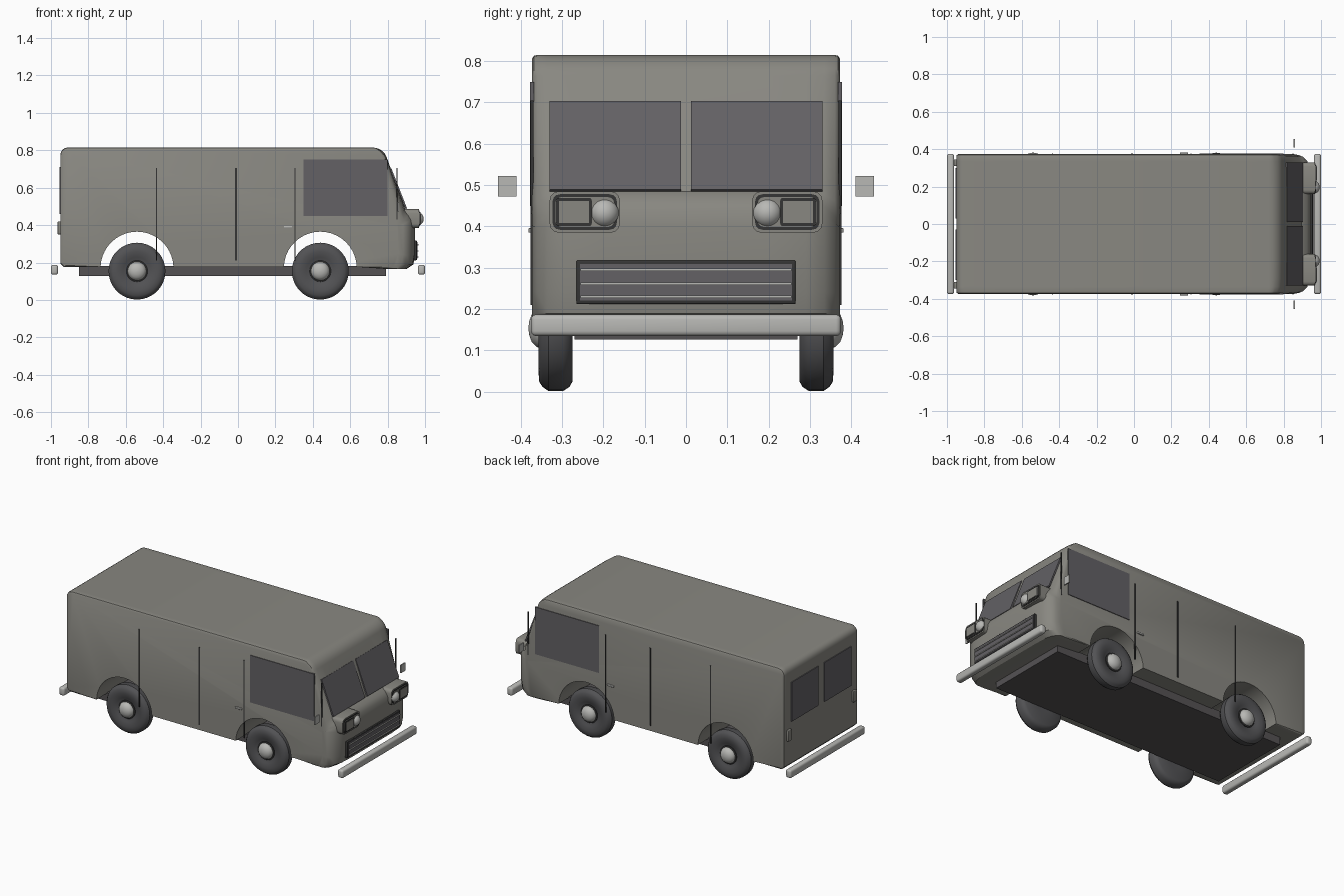
import bpy, bmesh, math
from mathutils import Matrix, Vector

if "Cube" in bpy.data.objects:
    bpy.data.objects.remove(bpy.data.objects["Cube"])


def material(name, r, g, b):
    m = bpy.data.materials.new(name)
    m.use_nodes = True
    m.diffuse_color = (r, g, b, 1)
    m.node_tree.nodes["Principled BSDF"].inputs["Base Color"].default_value = (r, g, b, 1)
    return m


PAINT = material("warm grey paint", .25, .245, .22)
GLASS = material("dark glass", .125, .12, .13)
RUBBER = material("dark rubber", .085, .085, .09)
CHROME = material("pale chrome", .48, .48, .46)
TRIM = material("black trim", .035, .035, .035)
UNDER = material("underbody grey", .09, .085, .088)


def finish(name, bm, mat, angle=35):
    bmesh.ops.recalc_face_normals(bm, faces=bm.faces)
    mesh = bpy.data.meshes.new(name)
    bm.to_mesh(mesh)
    bm.free()
    mesh.materials.append(mat)
    ob = bpy.data.objects.new(name, mesh)
    bpy.context.collection.objects.link(ob)
    bpy.ops.object.select_all(action="DESELECT")
    ob.select_set(True)
    bpy.context.view_layer.objects.active = ob
    bpy.ops.object.shade_smooth_by_angle(angle=math.radians(angle))
    return ob


def box(name, mat, xs, ys, zs, bevel=0, axis=None):
    """Box from ranges; bevels all edges, or only those along one axis."""
    bm = bmesh.new()
    spans = [sorted(s) for s in (xs, ys, zs)]
    size = [b - a for a, b in spans]
    mid = [(a + b) / 2 for a, b in spans]
    bmesh.ops.create_cube(bm, size=1, matrix=Matrix.Translation(mid) @ Matrix.Diagonal((*size, 1)))
    if bevel:
        edges = [e for e in bm.edges if axis is None
                 or abs((e.verts[0].co - e.verts[1].co)[axis]) > 1e-5]
        bmesh.ops.bevel(bm, geom=edges, offset=bevel, segments=3, profile=.5, affect="EDGES")
    return finish(name, bm, mat)


def panel(name, mat, corners, push):
    """Thin plate from four corners, thickened along a vector."""
    bm = bmesh.new()
    low = [bm.verts.new(c) for c in corners]
    high = [bm.verts.new(Vector(c) + Vector(push)) for c in corners]
    bm.faces.new(low)
    bm.faces.new(high)
    for i in range(4):
        j = (i + 1) % 4
        bm.faces.new((low[i], low[j], high[j], high[i]))
    return finish(name, bm, mat)


def lathe(name, mat, profile, x, z, side, steps=36):
    """Spin (radius, y) points about the axle."""
    bm = bmesh.new()
    rings = [[bm.verts.new((x + r * math.cos(2 * math.pi * k / steps), y * side,
                            z + r * math.sin(2 * math.pi * k / steps)))
              for k in range(steps)] for r, y in profile]
    for a, b in zip(rings, rings[1:]):
        for k in range(steps):
            n = (k + 1) % steps
            bm.faces.new((a[k], a[n], b[n], b[k]))
    bm.faces.new(rings[0])
    bm.faces.new(rings[-1])
    return finish(name, bm, mat)


def arc(cx, cz, r, start, end, steps):
    return [(cx + r * math.cos(math.radians(start + (end - start) * k / steps)),
             cz + r * math.sin(math.radians(start + (end - start) * k / steps)))
            for k in range(steps + 1)]


# Body shell: side profile lofted across the width, nose corners pulled back
AXLES = (-.54, .44)
FLOOR = .175
outline = arc(-.91, .775, .04, 180, 90, 4) + arc(.72, .735, .08, 90, 22, 5)
outline = [(x, z, .15 if x > .74 else 0, 0) for x, z in outline]
outline += [(.895, .485, .35, .3), (.925, .468, .8, .6), (.942, .44, 1, .4), (.947, .4, 1, 0),
            (.947, .24, 1, 0), (.938, .19, 1, 0), (.9, .165, .8, 0), (.8, .165, 0, 0)]
arches = []
for ax in reversed(AXLES):
    arches += arc(ax, .17, .195, 2, 178, 20)
arches = [(x, z, 0, 0) for x, z in arches]
tail = [(-.93, FLOOR, 0, 0), (-.95, .195, 0, 0)]

bm = bmesh.new()
rings = []
half = ((.373, .08, .010), (.368, .062, .002), (.36, .045, 0), (.335, .02, 0), (.29, .005, 0), (.2, 0, 0))
stations = [(-y, p, i) for y, p, i in half] + [(y, p, i) for y, p, i in reversed(half)]
for y, pull, inset in stations:
    ring = []
    for x, z, w, drop in outline + arches + tail:
        if (x, z, w, drop) not in arches:
            x, z = x * (1 - inset / .95), .49 + (z - .49) * (1 - inset / .32)
        ring.append(bm.verts.new((x - pull * w, y, z - pull * drop * 1.6)))
    rings.append(ring)
for a, b in zip(rings, rings[1:]):
    for k in range(len(a)):
        n = (k + 1) % len(a)
        bm.faces.new((a[k], a[n], b[n], b[k]))
bm.faces.new(rings[0])
bm.faces.new(rings[-1])
finish("body_shell", bm, PAINT, 30)

# Underbody and bumpers
box("chassis", UNDER, (-.85, .79), (-.27, .27), (.127, .182))
box("front_bumper", CHROME, (.962, 1), (-.375, .375), (.135, .187), .012)
box("rear_bumper", CHROME, (-1, -.962), (-.375, .375), (.135, .187), .012)

# Grille
box("grille_frame", TRIM, (.93, .956), (-.265, .265), (.212, .318), .004)
box("grille_panel", GLASS, (.95, .959), (-.256, .256), (.221, .309))
for z in (.23, .262, .295):
    box("grille_bar", CHROME, (.955, .964), (-.255, .255), (z - .003, z + .003))

for s, label in ((1, "left"), (-1, "right")):
    # Windows
    panel(label + "_windscreen", GLASS,
          [(.812, s * .012, .70), (.812, s * .33, .70), (.896, s * .33, .485), (.896, s * .012, .485)],
          (.008, 0, .004))
    box(label + "_side_window", GLASS, (.35, .80), (s * .368, s * .377), (.45, .75))
    box(label + "_rear_window", GLASS, (-.955, -.947), (s * .03, s * .30), (.46, .71))

    # Door seams and handle
    for x, w, low in ((-.435, .003, .21), (-.01, .005, .21), (.305, .003, .21), (.85, .003, .43)):
        box(label + "_door_seam", TRIM, (x - w, x + w), (s * .369, s * .376), (low, .705))
    box(label + "_door_handle", CHROME, (.245, .29), (s * .37, s * .381), (.385, .396), .002)

    # Headlight cluster
    box(label + "_light_housing", PAINT, (.89, .968), (s * .16, s * .33), (.385, .485), .022, 0)
    box(label + "_light_surround", TRIM, (.96, .971), (s * .167, s * .323), (.392, .478), .018, 0)
    box(label + "_light_face", PAINT, (.965, .974), (s * .174, s * .316), (.399, .471), .014, 0)
    box(label + "_signal_frame", TRIM, (.968, .976), (s * .228, s * .314), (.401, .469), .006, 0)
    box(label + "_signal_lamp", PAINT, (.97, .978), (s * .235, s * .307), (.408, .462))
    bm = bmesh.new()
    bmesh.ops.create_uvsphere(bm, u_segments=24, v_segments=14, radius=.036,
                              matrix=Matrix.Translation((.957, s * .197, .433)))
    finish(label + "_headlight", bm, CHROME)

    # Tail lamp and mirror
    box(label + "_tail_lamp", PAINT, (-.964, -.945), (s * .31, s * .345), (.35, .42), .004)
    box(label + "_mirror", CHROME, (.853, .861), (s * .41, s * .455), (.472, .522))

    # Wheels
    for ax, end in zip(AXLES, ("rear", "front")):
        name = label + "_" + end
        lathe(name + "_tyre", RUBBER, [(.05, .338), (.075, .35), (.105, .357), (.13, .355), (.142, .347),
                                       (.152, .333), (.152, .297), (.142, .282), (.13, .275), (.05, .275)],
              ax, .154, s)
        lathe(name + "_rim", TRIM, [(.057, .33), (.057, .346), (.05, .349)], ax, .154, s)
        lathe(name + "_hub_cap", CHROME, [(.05, .335), (.05, .35), (.045, .362), (.034, .373),
                                          (.018, .379), (.004, .381)], ax, .154, s)
